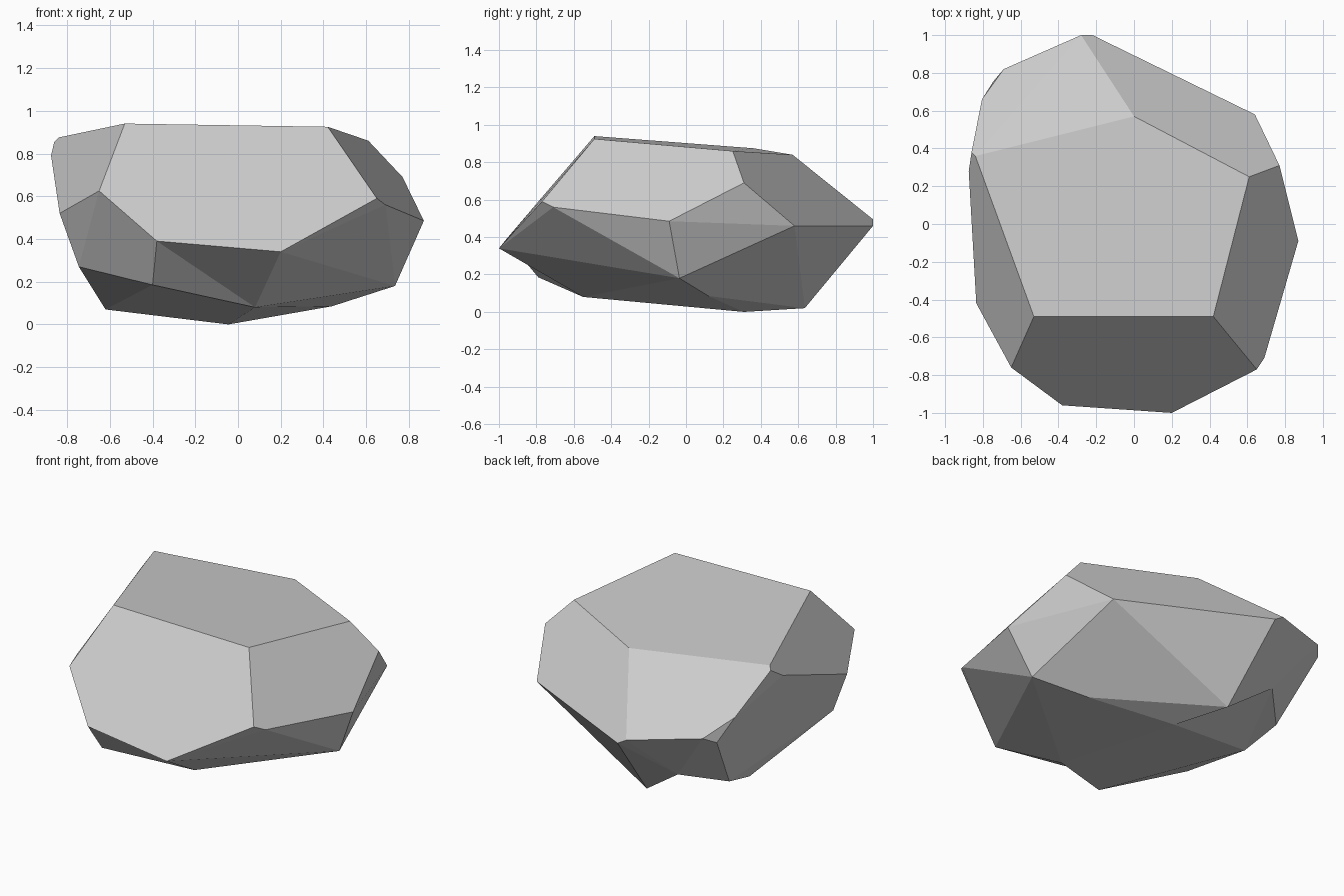
import bpy
import bmesh
import math

# Remove the default object
cube = bpy.data.objects.get("Cube")
if cube:
    bpy.data.objects.remove(cube, do_unlink=True)


def make_material(name, color):
    mat = bpy.data.materials.new(name)
    mat.use_nodes = True
    mat.diffuse_color = color
    for node in mat.node_tree.nodes:
        if node.type == "BSDF_PRINCIPLED":
            node.inputs["Base Color"].default_value = color
            node.inputs["Roughness"].default_value = 0.9
    return mat


def carve(bm, rim, apex):
    """Open the hull inside a rim of corners and refill it as a fan, making a hollow."""
    inside = set(rim) | {apex}
    bmesh.ops.delete(bm, geom=[f for f in bm.faces if set(f.verts) <= inside],
                     context="FACES")
    for a, b in zip(rim, rim[1:]):
        if a.is_valid and b.is_valid and not bm.faces.get((apex, a, b)):
            bm.faces.new((apex, a, b))


# Corners of the flat top
crown = [(-.53, -.49, .94), (.42, -.49, .925), (.61, .25, .86),
         (0, .57, .84), (-.84, .36, .875)]

# Corners where the upper facets meet the sides
shoulder = [(-.65, -.76, .625), (.65, -.77, .59), (.69, -.71, .56),
            (.77, .31, .69), (-.86, .38, .855), (-.875, .28, .79),
            (-.805, .66, .65)]

# Corners round the widest part
girdle = [(.87, -.09, .485), (.64, .58, .46), (-.835, -.42, .52)]

# Corners of the underside
underside = [(.735, -.035, .18), (.44, .12, .085), (.535, .39, .31),
             (-.745, -.41, .27)]

# Corners bordering the two hollows
hollow = {
    "front_left": (.2, -1, .34), "front_right": (-.38, -.96, .39),
    "front_low": (-.4, -.79, .185), "front_keel": (.08, -.55, .08),
    "back_keel": (-.17, .635, .02), "mid_keel": (-.045, .31, 0),
    "side_keel": (-.62, .25, .07), "side_low": (-.65, .495, .14),
    "back_notch": (-.44, .71, .21),
}

# Corners of the back tip
back = [(-.22, 1, .46), (-.28, 1, .495), (-.69, .82, .545), (-.745, .755, .51)]

# Rock body: a faceted hull round the corners
bm = bmesh.new()
for point in crown + shoulder + girdle + underside + back:
    bm.verts.new(point)
v = {name: bm.verts.new(point) for name, point in hollow.items()}
bmesh.ops.convex_hull(bm, input=list(bm.verts))
bmesh.ops.delete(bm, geom=[p for p in bm.verts if not p.link_faces], context="VERTS")

# Hollows under the front and under the back
carve(bm, [v["front_left"], v["front_keel"], v["front_low"]], v["front_right"])
carve(bm, [v["back_keel"], v["mid_keel"], v["side_keel"], v["side_low"]],
      v["back_notch"])

# Merge nearly level triangles into broad facets
bmesh.ops.dissolve_limit(bm, angle_limit=math.radians(3),
                         verts=list(bm.verts), edges=list(bm.edges))
bmesh.ops.recalc_face_normals(bm, faces=list(bm.faces))

mesh = bpy.data.meshes.new("rock")
bm.to_mesh(mesh)
bm.free()
mesh.materials.append(make_material("stone_grey", (.6, .6, .6, 1)))
rock = bpy.data.objects.new("rock", mesh)
bpy.context.scene.collection.objects.link(rock)
